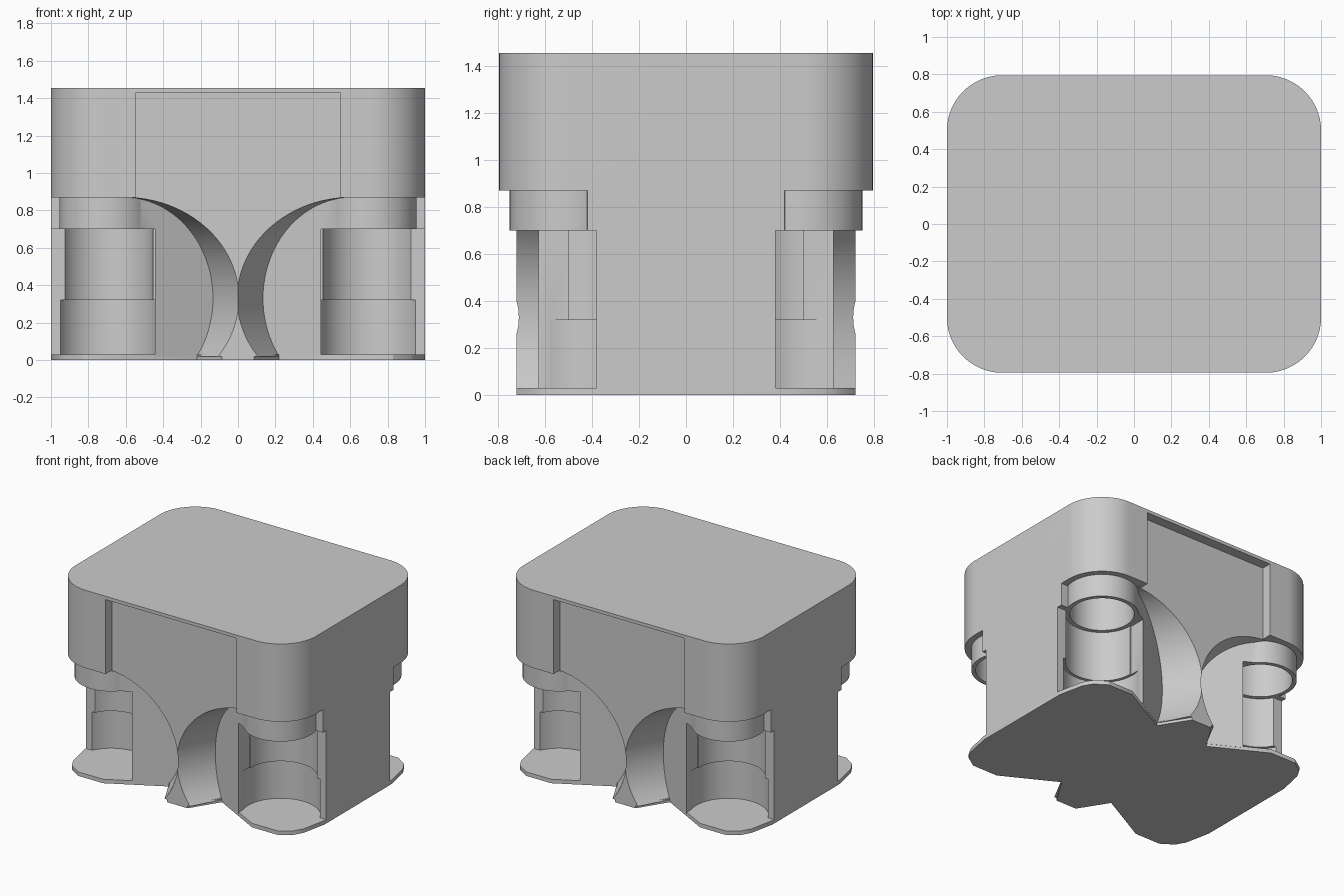
import bpy, bmesh, math
from mathutils import Matrix, Vector

cube = bpy.data.objects.get("Cube")
if cube:
    bpy.data.objects.remove(cube, do_unlink=True)

grey = bpy.data.materials.new("plain grey")
grey.use_nodes = True
colour = (0.6, 0.6, 0.6, 1)
grey.diffuse_color = colour
grey.node_tree.nodes["Principled BSDF"].inputs["Base Color"].default_value = colour

CX, CY = 0.705, 0.5          # corner post axis
QUADS = [(1, -1), (-1, -1), (-1, 1), (1, 1)]


def prism(name, outline, z0, z1):
    bm = bmesh.new()
    face = bm.faces.new([bm.verts.new((x, y, z0)) for x, y in outline])
    out = bmesh.ops.extrude_face_region(bm, geom=[face])
    bmesh.ops.translate(bm, vec=(0, 0, z1 - z0),
                        verts=[v for v in out["geom"] if isinstance(v, bmesh.types.BMVert)])
    bmesh.ops.recalc_face_normals(bm, faces=bm.faces)
    mesh = bpy.data.meshes.new(name)
    bm.to_mesh(mesh)
    bm.free()
    mesh.materials.append(grey)
    ob = bpy.data.objects.new(name, mesh)
    bpy.context.collection.objects.link(ob)
    return ob


def arc(cx, cy, r, a0, a1, n):
    angles = [math.radians(a0 + (a1 - a0) * i / n) for i in range(n + 1)]
    return [(cx + r * math.cos(a), cy + r * math.sin(a)) for a in angles]


def circle(sx, sy, r):
    return arc(CX * sx, CY * sy, r, 0, 360, 64)[:-1]


def four_way(quarter):
    """Mirror the front-left quarter, listed from side to front, into a full outline."""
    pts = []
    for sx, sy in QUADS:
        part = [(x * sx, -y * sy) for x, y in quarter]
        pts += part if sx * sy < 0 else part[::-1]
    return pts


def combine(ob, other, operation):
    mod = ob.modifiers.new(operation, 'BOOLEAN')
    mod.operation, mod.object, mod.solver = operation, other, 'EXACT'
    bpy.context.view_layer.update()
    mesh = bpy.data.meshes.new_from_object(ob.evaluated_get(bpy.context.evaluated_depsgraph_get()))
    ob.modifiers.clear()
    ob.data = mesh
    bpy.data.objects.remove(other, do_unlink=True)


# Lower core with cut-back corners
core = prism("body", four_way([(1, -.42), (.942, -.42), (.9, -.5), (.605, -.72)]), .02, .87)

# Slanted round wells, two at the front and two at the back
for sx, sy in QUADS:
    well = prism("well_cutter", arc(0, 0, .54, 0, 360, 96)[:-1], 0, .9)
    axis = Vector((-.47 * sx, .88 * sy, 0)).normalized()
    side = Vector((0, 0, 1)).cross(axis)
    turn = Matrix((side, (0, 0, 1), -axis)).transposed()
    turn = Matrix((side, axis.cross(side), axis)).transposed()
    well.matrix_world = Matrix.Translation((.61 * sx, .715 * sy, .33)) @ turn.to_4x4()
    combine(core, well, 'DIFFERENCE')

# Round bands under the upper corners
for sx, sy in QUADS:
    combine(core, prism("band", circle(sx, sy, .25), .70, .88), 'UNION')

# Upper block with recessed front and back
corner = arc(CX, -CY, .295, 0, -90, 24)
combine(core, prism("upper", four_way(corner + [(.545, -.795), (.545, -.72)]), .87, 1.44), 'UNION')

# Stepped corner pockets, open outwards
for sx, sy in QUADS:
    opening = [(CX, -CY), (.445, -.5), (.445, -1.2), (1.3, -1.2), (1.3, -.38), (.9, -.38)]
    opening = [(x * sx, -y * sy) for x, y in opening]
    for shape, top in ((opening, .70), (circle(sx, sy, .272), .32),
                       (circle(sx, sy, .25), .70), (circle(sx, sy, .22), 1.0)):
        combine(core, prism("pocket_cutter", shape, -.1, top), 'DIFFERENCE')

# Lid and foot plate
lid = prism("lid", four_way(corner), 1.43, 1.455)
foot = prism("foot_plate", four_way([(1, -.4), (.96, -.59), (.92, -.66), (.83, -.72), (.62, -.72),
                                     (.22, -.505), (.085, -.72)]), 0, .03)

bpy.ops.object.select_all(action='DESELECT')
for ob in (core, lid, foot):
    ob.select_set(True)
bpy.context.view_layer.objects.active = core
bpy.ops.object.shade_smooth_by_angle(angle=math.radians(30))
